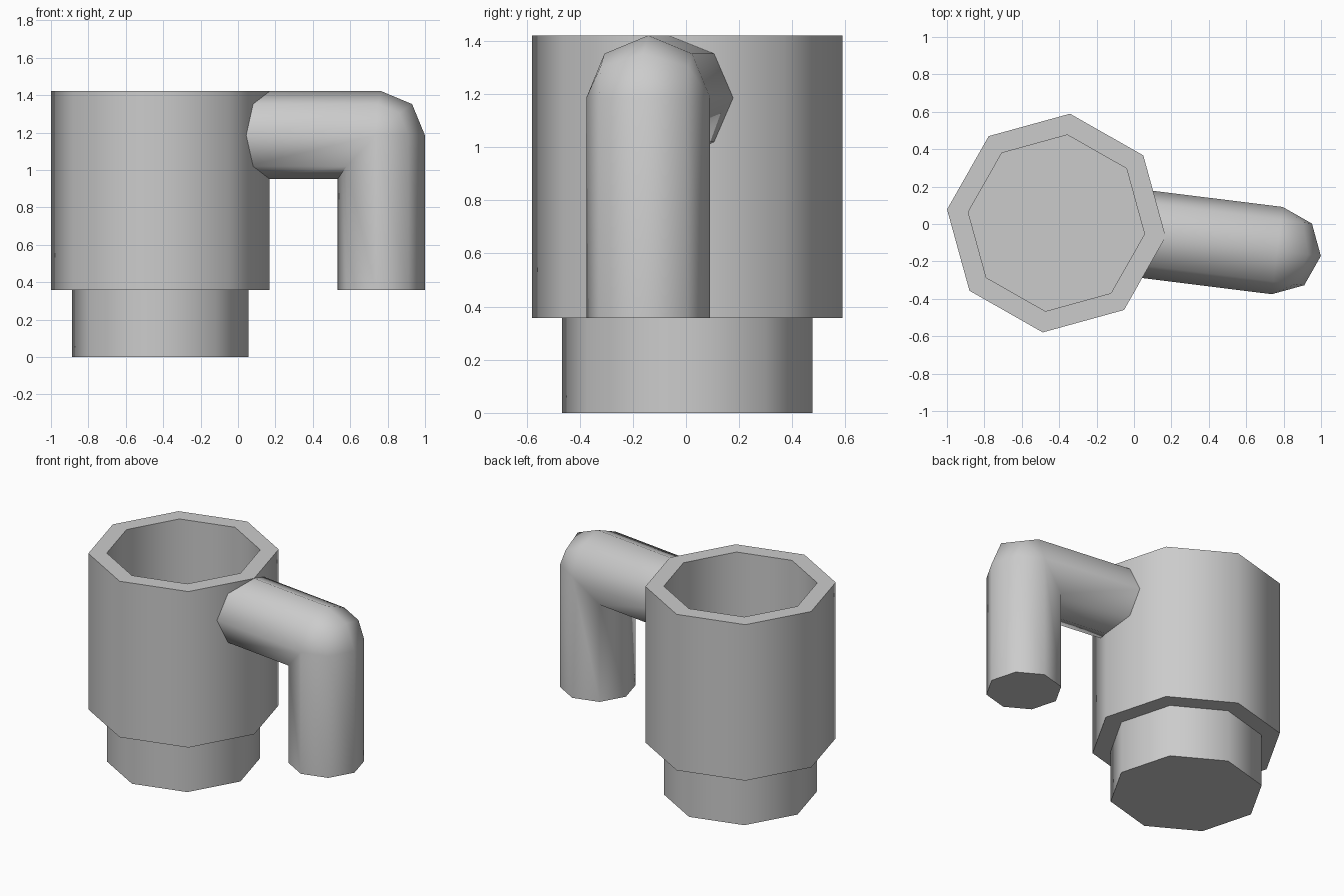
import bpy, bmesh
from math import sin, cos, pi, radians

default = bpy.data.objects.get("Cube")
if default:
    bpy.data.objects.remove(default, do_unlink=True)

SIDES = 8
TURN = radians(-7.1)      # the handle points this way from the cup
CENTRE = (-0.415, 0.005)

grey = bpy.data.materials.new("plain grey")
grey.use_nodes = True
grey.diffuse_color = (0.6, 0.6, 0.6, 1)
grey.node_tree.nodes["Principled BSDF"].inputs["Base Color"].default_value = (0.6, 0.6, 0.6, 1)


def loft(name, rings):
    """Skin equal rings of points, cap both ends, place and shade the result."""
    bm = bmesh.new()
    loops = [[bm.verts.new(p) for p in ring] for ring in rings]
    for a, b in zip(loops, loops[1:]):
        for i in range(SIDES):
            j = (i + 1) % SIDES
            bm.faces.new((a[i], a[j], b[j], b[i]))
    bm.faces.new(loops[0])
    bm.faces.new(loops[-1])
    bmesh.ops.remove_doubles(bm, verts=bm.verts, dist=0.0005)
    bmesh.ops.recalc_face_normals(bm, faces=bm.faces)
    mesh = bpy.data.meshes.new(name)
    bm.to_mesh(mesh)
    bm.free()
    mesh.materials.append(grey)
    obj = bpy.data.objects.new(name, mesh)
    obj.location = (*CENTRE, 0)
    obj.rotation_euler.z = TURN
    bpy.context.collection.objects.link(obj)
    bpy.ops.object.select_all(action='DESELECT')
    obj.select_set(True)
    bpy.context.view_layer.objects.active = obj
    bpy.ops.object.shade_smooth_by_angle(angle=radians(60))


angles = [2 * pi * i / SIDES for i in range(SIDES)]

# Cup: foot, stepped body, rim and hollow inside
OUTER, INNER = 0.589, 0.475
profile = [(INNER, 0), (INNER, 0.357), (OUTER, 0.357),
           (OUTER, 1.421), (INNER, 1.421), (INNER, 0.36)]
loft("cup", [[(r * cos(a), r * sin(a), z) for a in angles] for r, z in profile])

# Handle: level arm, elbow rounded outside and mitred inside, hanging grip
R, REACH, ARM_Z = 0.235, 1.19, 1.186
section = [(R * cos(a), R * sin(a)) for a in angles]   # (outward, sideways)
rings = [[(0.485, s, ARM_Z + h) for h, s in section]]
for step in range(3):
    t = step * pi / 4
    rings.append([(REACH + h * sin(t), s, ARM_Z + h * cos(t)) if h > -1e-6
                  else (REACH + h, s, ARM_Z + h) for h, s in section])
rings.append([(REACH + h, s, 0.357) for h, s in section])
loft("handle", rings)
